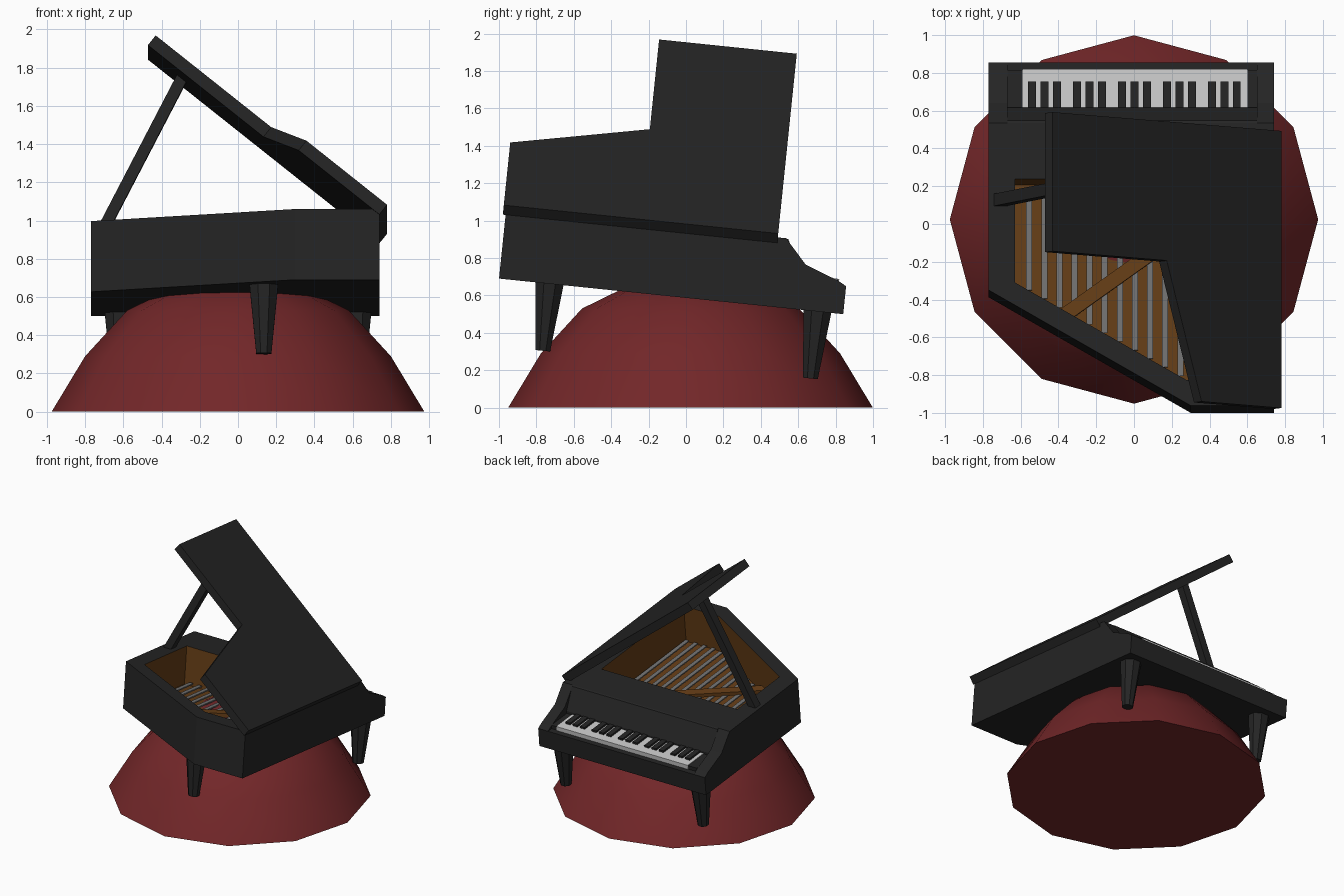
import bpy, bmesh, math
from mathutils import Matrix, Vector

cube = bpy.data.objects.get("Cube")
if cube:
    bpy.data.objects.remove(cube)


def material(name, rgb):
    m = bpy.data.materials.new(name)
    m.use_nodes = True
    m.diffuse_color = (*rgb, 1)
    m.node_tree.nodes["Principled BSDF"].inputs["Base Color"].default_value = (*rgb, 1)
    return m


BLACK = material("black_lacquer", (0.018, 0.018, 0.018))
WOOD = material("brown_wood", (0.13, 0.047, 0.008))
STEEL = material("string_grey", (0.17, 0.17, 0.17))
IVORY = material("ivory_white", (0.6, 0.6, 0.6))
RED = material("dark_red", (0.17, 0.02, 0.022))

# The whole piano leans down towards its keyboard
LEAN = Matrix.Translation((0, 0, 0.587)) @ Matrix.Rotation(math.radians(-5.9), 4, "X")
HEIGHT, FLOOR = 0.372, 0.07


def finish(name, bm, mats, matrix=LEAN):
    bmesh.ops.recalc_face_normals(bm, faces=bm.faces)
    mesh = bpy.data.meshes.new(name)
    bm.to_mesh(mesh)
    bm.free()
    for m in mats:
        mesh.materials.append(m)
    ob = bpy.data.objects.new(name, mesh)
    bpy.context.collection.objects.link(ob)
    ob.matrix_world = matrix
    return ob


def bridge(bm, a, b, index=0):
    for i in range(len(a)):
        j = (i + 1) % len(a)
        bm.faces.new((a[i], a[j], b[j], b[i])).material_index = index


def loft(name, loops, mat, matrix=LEAN):
    """Closed solid through matching loops of points."""
    bm = bmesh.new()
    rings = [[bm.verts.new(p) for p in loop] for loop in loops]
    for a, b in zip(rings, rings[1:]):
        bridge(bm, a, b)
    bm.faces.new(rings[0])
    bm.faces.new(rings[-1])
    return finish(name, bm, [mat], matrix)


def box(name, x, y, z, mat):
    rect = [(x[0], y[0]), (x[1], y[0]), (x[1], y[1]), (x[0], y[1])]
    return loft(name, [[(px, py, pz) for px, py in rect] for pz in z], mat)


def side_prism(name, profile, x0, x1, mat):
    return loft(name, [[(x, y, z) for y, z in profile] for x in (x0, x1)], mat)


def beam(name, start, end, side, width, depth, mat):
    a, b, s = Vector(start), Vector(end), Vector(side).normalized()
    t = (b - a).cross(s).normalized() * depth / 2
    s = s * width / 2
    corners = (s + t, s - t, -s - t, t - s)
    return loft(name, [[p + c for c in corners] for p in (a, b)], mat)


def ring(r, z, n, cx=0, cy=0, turn=0):
    return [(cx + r * math.sin(2 * math.pi * (i + turn) / n),
             cy + r * math.cos(2 * math.pi * (i + turn) / n), z) for i in range(n)]


# Dome under the piano
dome_profile = [(0.975, 0), (0.8, 0.29), (0.58, 0.53), (0.3, 0.667), (0.02, 0.72)]
dome = loft("dome", [ring(r, z, 12, 0, 0.024) for r, z in dome_profile], RED, Matrix())
bpy.context.view_layer.objects.active = dome
dome.select_set(True)
bpy.ops.object.shade_smooth_by_angle(angle=math.radians(50))
dome.select_set(False)

# Case with a wood-lined well
outer = [(-0.77, 0.5), (0.74, 0.5), (0.74, -1.005), (0.3, -1.005), (-0.77, -0.39)]
inner = [(-0.63, 0.2), (0.6, 0.2), (0.6, -0.87), (0.28, -0.87), (-0.63, -0.35)]
bm = bmesh.new()
o_low, o_top, i_top, i_low = [[bm.verts.new((x, y, z)) for x, y in pts] for pts, z in
                              ((outer, 0), (outer, HEIGHT), (inner, HEIGHT), (inner, FLOOR))]
bridge(bm, o_low, o_top)
bridge(bm, o_top, i_top)
bridge(bm, i_top, i_low, 1)
bm.faces.new(o_low)
bm.faces.new(i_low).material_index = 1
finish("case", bm, [BLACK, WOOD])

# Strings and brace
for i in range(15):
    x = -0.555 + 0.08 * i
    tail = max(-0.87, -0.35 - 0.57 * (x + 0.63)) + 0.03
    box(f"string_{i + 1}", (x - 0.016, x + 0.016), (tail, 0.18), (0.095, 0.105), STEEL)
beam("brace", (-0.4, -0.52, 0.115), (0.55, 0.16, 0.115), (0.68, -0.95, 0), 0.075, 0.03, WOOD)

# Keyboard end
cheek = [(0.5, 0), (0.845, 0), (0.845, 0.15), (0.8, 0.175), (0.618, 0.243), (0.5, HEIGHT)]
side_prism("right_cheek", cheek, -0.77, -0.67, BLACK)
side_prism("left_cheek", cheek, 0.65, 0.74, BLACK)
box("keybed", (-0.67, 0.65), (0.5, 0.845), (0, 0.15), BLACK)
fallboard = [(0.5, 0.15), (0.6, 0.15), (0.6, 0.2), (0.512, HEIGHT - 0.004), (0.5, HEIGHT)]
side_prism("fallboard", fallboard, -0.67, 0.65, BLACK)
box("right_key_block", (-0.67, -0.59), (0.6, 0.8), (0.15, 0.18), BLACK)
box("left_key_block", (0.6, 0.65), (0.6, 0.8), (0.15, 0.18), BLACK)
box("white_keys", (-0.59, 0.6), (0.59, 0.805), (0.15, 0.185), IVORY)
for group in range(5):
    for k in range(3):
        x = -0.54 + 0.238 * group + 0.066 * k
        box(f"black_key_{group * 3 + k + 1}", (x - 0.021, x + 0.021),
            (0.595, 0.737), (0.18, 0.2), BLACK)

# Raised lid, hinged on the left edge
angle = math.radians(38.6)
lid_outline = [(0, 0.455), (1.549, 0.455), (1.549, -0.285), (0.776, -0.285), (0.54, -1.02), (0, -1.02)]


def lid_point(u, y, w):
    return (0.78 - u * math.cos(angle) - w * math.sin(angle), y,
            0.393 + u * math.sin(angle) - w * math.cos(angle))


loft("lid", [[lid_point(u, y, w) for u, y in lid_outline] for w in (0, 0.065)], BLACK)
beam("lid_prop", (-0.722, 0.09, 0.345), (-0.29, 0.09, 1.18), (0, 1, 0), 0.065, 0.06, BLACK)

# Tapered legs
for name, x, y in (("tail_leg", 0.135, -0.733), ("right_leg", -0.622, 0.706), ("left_leg", 0.622, 0.706)):
    loft(name, [ring(r, z, 8, x, y, 0.5) for r, z in ((0.082, 0.01), (0.043, -0.36))], BLACK)
